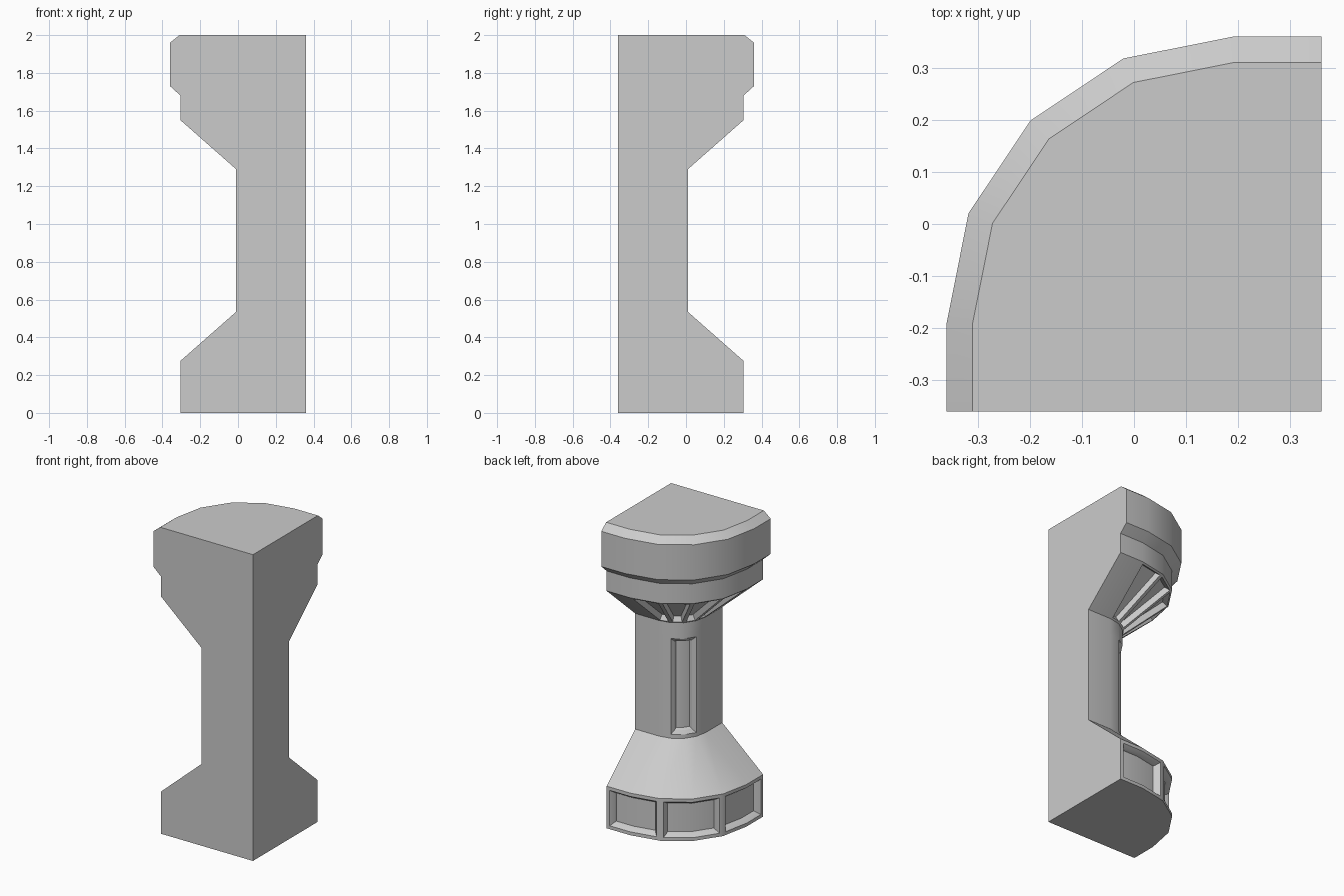
import bpy, bmesh, math

if "Cube" in bpy.data.objects:
    bpy.data.objects.remove(bpy.data.objects["Cube"])

HALF, AXIS = 0.36, 0.19  # half footprint and distance of the arc centre from the middle

# Column profile: (radius around the arc centre, height)
PROFILE = [(0.495, 0), (0.495, 0.275), (0.2, 0.535), (0.2, 0.56), (0.2, 1.185),
           (0.2, 1.29), (0.495, 1.55), (0.495, 1.68), (0.55, 1.73),
           (0.55, 1.96), (0.5, 2.0)]
BASE, SHAFT, FLARE = 0, 3, 5  # profile bands that carry recessed panels


def outline(r):
    """Straight end, four-sided quarter arc, straight end."""
    pts = [(HALF, r - AXIS)]
    for i in range(5):
        a = math.radians(90 + 22.5 * i)
        pts.append((AXIS + r * math.cos(a), -AXIS + r * math.sin(a)))
    pts.append((AXIS - r, -HALF))
    return pts


def recess(bm, faces, steps):
    """Inset a group of faces as one panel, step by step."""
    for thickness, depth in steps:
        bm.normal_update()
        bmesh.ops.inset_region(bm, faces=faces, thickness=thickness, depth=depth,
                               use_boundary=True, use_even_offset=True)


bm = bmesh.new()

# Curved outer skin
rings = [[bm.verts.new((x, y, z)) for x, y in outline(r)] for r, z in PROFILE]
skin = []
for a, b in zip(rings, rings[1:]):
    skin.append([bm.faces.new((a[i], a[i + 1], b[i + 1], b[i])) for i in range(6)])

# Flat cut sides, top and bottom
low = bm.verts.new((HALF, -HALF, 0))
high = bm.verts.new((HALF, -HALF, 2))
bm.faces.new([low] + [r[0] for r in rings] + [high])
bm.faces.new([high] + [r[-1] for r in reversed(rings)] + [low])
bm.faces.new(rings[-1] + [high])
bm.faces.new(rings[0][::-1] + [low])
bmesh.ops.recalc_face_normals(bm, faces=bm.faces[:])

# Base windows, shaft slot and ribbed flare
for i in (0, 2, 4):
    recess(bm, skin[BASE][i:i + 2], [(0.022, 0), (0.018, -0.025), (0.003, -0.015)])
recess(bm, skin[SHAFT][2:4], [(0.022, -0.015), (0.008, -0.02)])
for i in range(1, 5):
    recess(bm, [skin[FLARE][i]], [(0.013, 0), (0.008, -0.035)])

mesh = bpy.data.meshes.new("corner_column")
bm.to_mesh(mesh)
bm.free()
column = bpy.data.objects.new("corner_column", mesh)
bpy.context.collection.objects.link(column)

# Soft curve, crisp edges
bpy.context.view_layer.objects.active = column
column.select_set(True)
bpy.ops.object.shade_smooth_by_angle(angle=math.radians(30))
